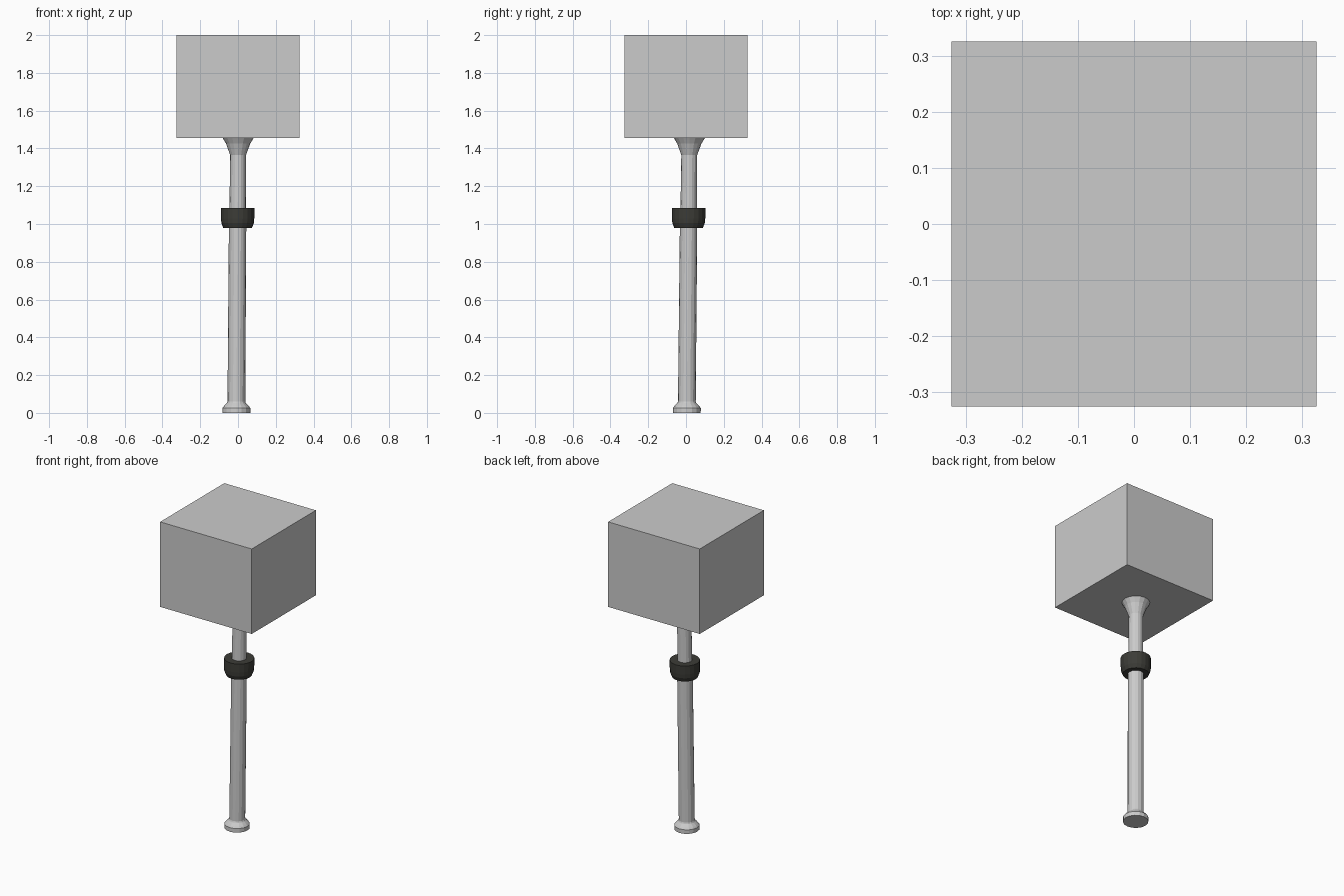
import bpy, bmesh, math

if "Cube" in bpy.data.objects:
    bpy.data.objects.remove(bpy.data.objects["Cube"])

# Pole axis leans very slightly from foot to head
BASE, TOP, HEAD_Z = (-0.009, 0.004), (0.001, 0.018), 1.455


def axis(z):
    t = z / HEAD_Z
    return [a + (b - a) * t for a, b in zip(BASE, TOP)]


def lathe(name, profile, sides=16, closed=False):
    """Revolve (radius, z) points around the leaning axis."""
    bm = bmesh.new()
    rings = []
    for r, z in profile:
        cx, cy = axis(z)
        rings.append([bm.verts.new((cx + r * math.cos(2 * math.pi * i / sides),
                                    cy + r * math.sin(2 * math.pi * i / sides), z))
                      for i in range(sides)])
    pairs = list(zip(rings, rings[1:]))
    if closed:
        pairs.append((rings[-1], rings[0]))
    else:
        bm.faces.new(rings[0][::-1])
        bm.faces.new(rings[-1])
    for a, b in pairs:
        for i in range(sides):
            j = (i + 1) % sides
            bm.faces.new((a[i], a[j], b[j], b[i]))
    bmesh.ops.recalc_face_normals(bm, faces=bm.faces)
    mesh = bpy.data.meshes.new(name)
    bm.to_mesh(mesh)
    bm.free()
    obj = bpy.data.objects.new(name, mesh)
    bpy.context.collection.objects.link(obj)
    return obj


# Lower pole with disc foot
lathe("lower_pole", [(0.074, 0.0), (0.074, 0.026), (0.066, 0.036), (0.050, 0.052),
                     (0.047, 0.06), (0.046, 1.03)])

# Upper pole flaring out under the head
lathe("upper_pole", [(0.044, 1.0), (0.042, 1.365), (0.053, 1.395), (0.064, 1.425),
                     (0.077, 1.447), (0.082, HEAD_Z)])

# Dark collar with a chamfered lower edge
collar = lathe("collar", [(0.040, 0.98), (0.076, 0.98), (0.086, 1.005), (0.088, 1.03),
                          (0.088, 1.085), (0.040, 1.085)], sides=20, closed=True)
dark = bpy.data.materials.new("dark_rubber")
dark.diffuse_color = (0.045, 0.045, 0.038, 1)
dark.use_nodes = True
dark.node_tree.nodes["Principled BSDF"].inputs["Base Color"].default_value = dark.diffuse_color
collar.data.materials.append(dark)

# Block head
bpy.ops.mesh.primitive_cube_add(size=1, location=(0, 0, (HEAD_Z + 2) / 2))
head = bpy.context.object
head.name = "block_head"
head.scale = (0.65, 0.65, 2 - HEAD_Z)
